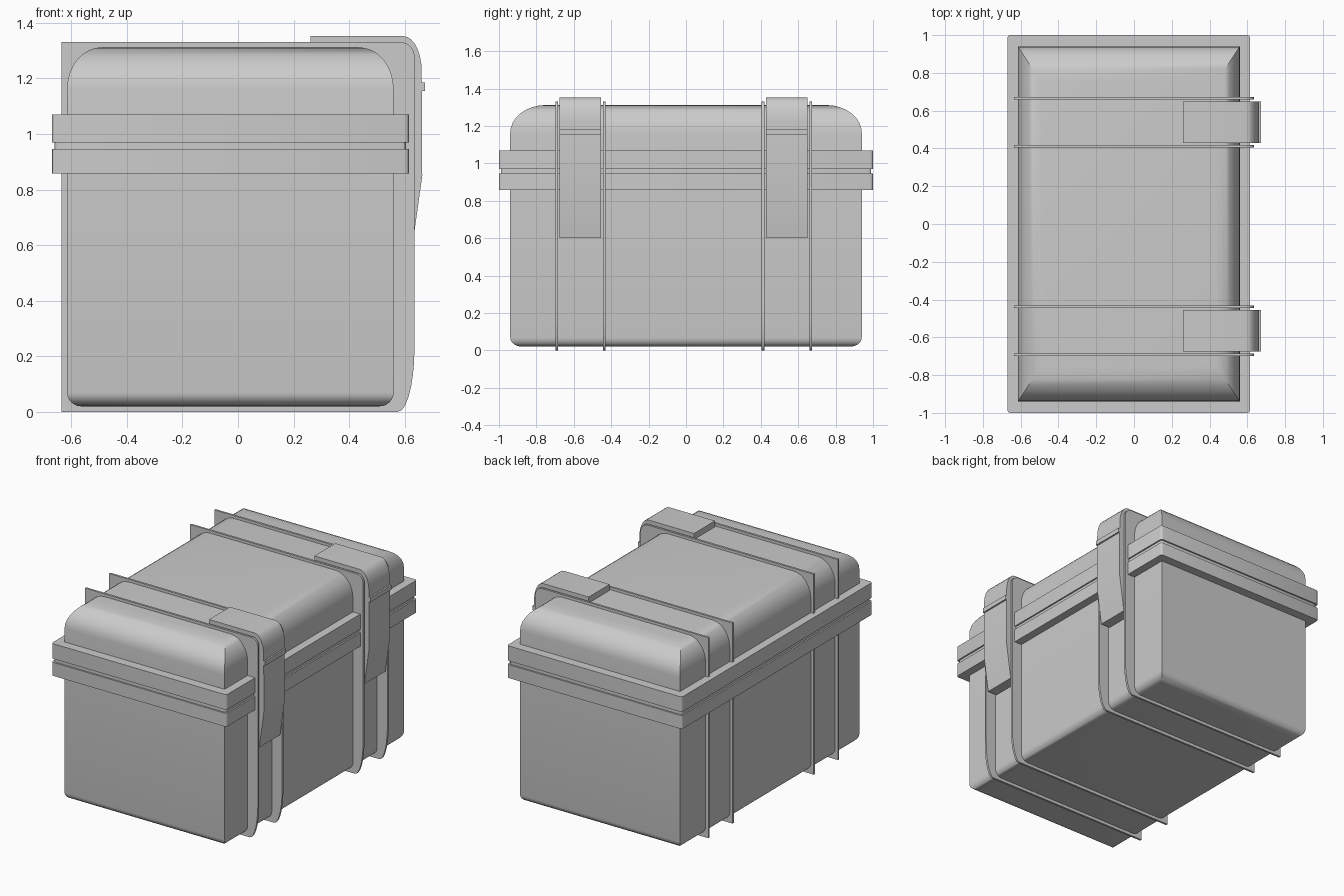
import bpy, bmesh, math

if "Cube" in bpy.data.objects:
    bpy.data.objects.remove(bpy.data.objects["Cube"])

X0, X1, Y = -0.615, 0.56, 0.94      # body footprint


def finish(name, bm, smooth=True):
    bmesh.ops.recalc_face_normals(bm, faces=bm.faces)
    me = bpy.data.meshes.new(name)
    bm.to_mesh(me)
    bm.free()
    ob = bpy.data.objects.new(name, me)
    bpy.context.collection.objects.link(ob)
    if smooth:
        bpy.ops.object.select_all(action='DESELECT')
        ob.select_set(True)
        bpy.context.view_layer.objects.active = ob
        bpy.ops.object.shade_smooth_by_angle(angle=math.radians(30))
    return ob


def shell(name, z_flat, z_end, dx, dy, steps):
    """Mitred box: straight walls from z_flat, with elliptical edges rolling in to z_end."""
    bm = bmesh.new()
    dz = (0.05 if z_end < z_flat else -0.15)
    levels = [(z_flat, 0.0)]
    for i in range(steps + 1):
        a = math.pi / 2 * i / steps
        levels.append((z_end + dz * (1 - math.sin(a)), 1 - math.cos(a)))
    rings = []
    for z, k in levels:
        ix, iy = k * dx, k * dy
        rings.append([bm.verts.new(p) for p in (
            (X0 + ix, -Y + iy, z), (X1 - ix, -Y + iy, z),
            (X1 - ix, Y - iy, z), (X0 + ix, Y - iy, z))])
    for a, b in zip(rings, rings[1:]):
        for i in range(4):
            j = (i + 1) % 4
            bm.faces.new((a[i], a[j], b[j], b[i]))
    bm.faces.new(rings[0])
    bm.faces.new(rings[-1])
    return finish(name, bm)


def rim(name, x0, x1, y, z0, z1, r=0.015):
    """Flat band with slightly rounded vertical corners."""
    bm = bmesh.new()
    bmesh.ops.create_cube(bm, size=1)
    for v in bm.verts:
        v.co = ((x0 + x1) / 2 + v.co.x * (x1 - x0), v.co.y * 2 * y,
                (z0 + z1) / 2 + v.co.z * (z1 - z0))
    upright = [e for e in bm.edges if abs(e.verts[0].co.z - e.verts[1].co.z) > 1e-4]
    bmesh.ops.bevel(bm, geom=upright, offset=r, segments=3, profile=0.5, affect='EDGES')
    return finish(name, bm)


def extrude_profile(name, pts, yc, width):
    """Extrude an x/z outline along y, centred on yc."""
    bm = bmesh.new()
    a = [bm.verts.new((x, yc - width / 2, z)) for x, z in pts]
    b = [bm.verts.new((x, yc + width / 2, z)) for x, z in pts]
    n = len(pts)
    bm.faces.new(a)
    bm.faces.new(b[::-1])
    for i in range(n):
        j = (i + 1) % n
        bm.faces.new((a[i], a[j], b[j], b[i]))
    return finish(name, bm)


def arc(cx, cz, rx, rz, a0, a1, n=7):
    out = []
    for i in range(n + 1):
        a = math.radians(a0 + (a1 - a0) * i / n)
        out.append((cx + rx * math.cos(a), cz + rz * math.sin(a)))
    return out


# Base and domed lid
shell("base", 0.95, 0.02, 0.05, 0.065, 6)
shell("lid", 0.965, 1.312, 0.125, 0.19, 8)

# Rims and the recessed seal between them
rim("lower_rim", -0.67, 0.615, 1.0, 0.857, 0.946)
rim("seal", -0.66, 0.605, 0.99, 0.94, 0.975)
rim("upper_rim", -0.67, 0.615, 1.0, 0.97, 1.07)

# Outlines of the thin ribs and the latches
rib = ([(-0.635, 1.33), (-0.635, 0.0)]
       + arc(0.575, 0.23, 0.06, 0.23, -90, 0)
       + arc(0.585, 1.28, 0.05, 0.05, 0, 90))
latch = ([(0.26, 1.31), (0.26, 1.352)]
         + arc(0.595, 1.225, 0.066, 0.127, 90, 0)
         + [(0.663, 0.85), (0.628, 0.60), (0.55, 0.60), (0.55, 1.17), (0.44, 1.31)])
ridge = [(0.64, 1.155), (0.672, 1.155), (0.672, 1.185), (0.64, 1.185)]

# Two latch stations, each flanked by a pair of ribs
for side, yc in (("left", -0.565), ("right", 0.539)):
    for tag, s in (("a", -1), ("b", 1)):
        extrude_profile(f"rib_{side}_{tag}", rib, yc + s * 0.127, 0.014)
    extrude_profile(f"latch_{side}", latch, yc, 0.22)
    extrude_profile(f"latch_ridge_{side}", ridge, yc, 0.22)
